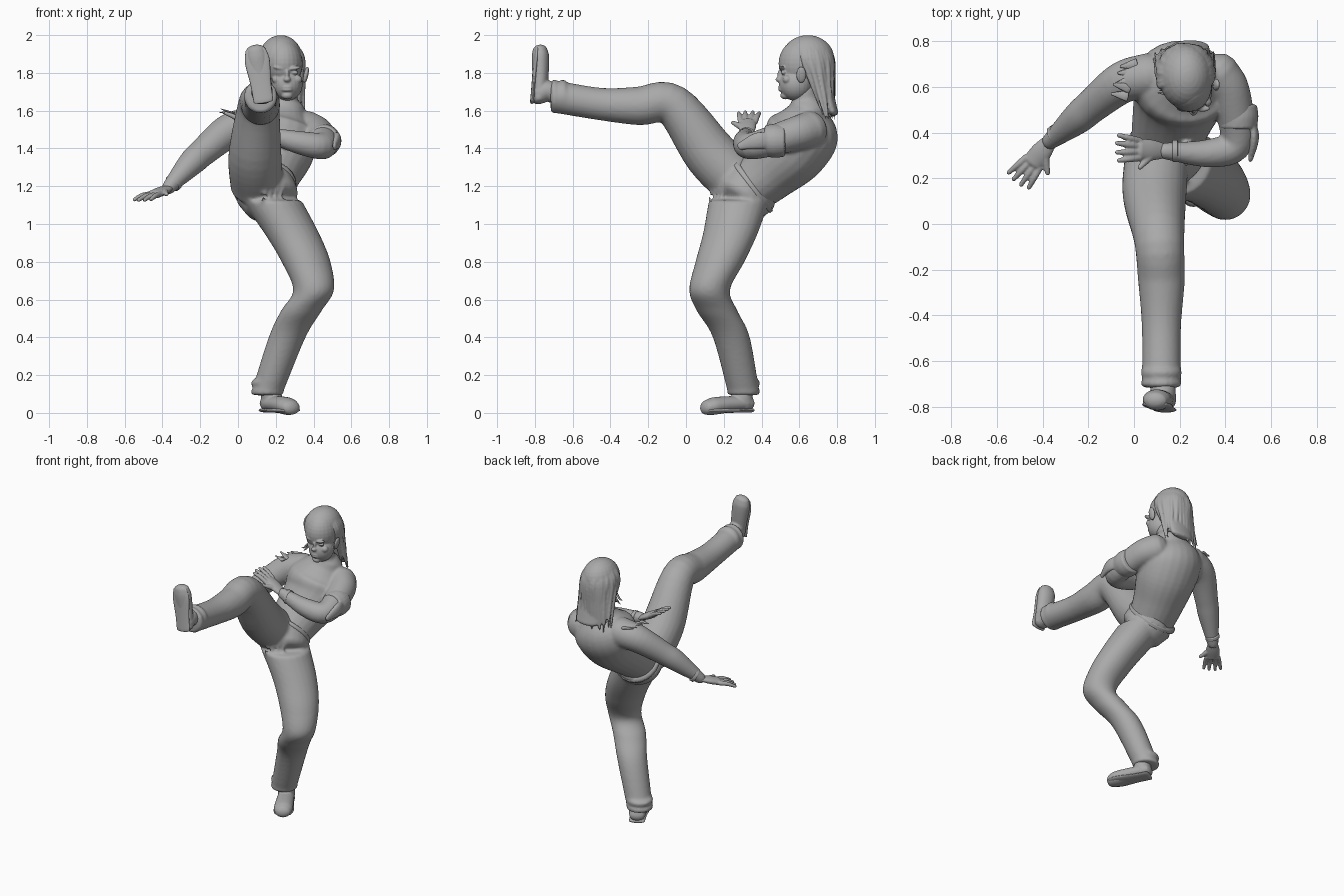
import bpy, bmesh, math, random
from mathutils import Vector, Matrix

if "Cube" in bpy.data.objects:
    bpy.data.objects.remove(bpy.data.objects["Cube"])
random.seed(4)
X, Y, Z = Matrix.Identity(3)
SHADE = (.4, .4, .4, 1)

grey = bpy.data.materials.new("clay_grey")
grey.use_nodes = True
grey.diffuse_color = SHADE
grey.node_tree.nodes["Principled BSDF"].inputs["Base Color"].default_value = SHADE


def V(x, y, z):
    return Vector((x, y, z))


def spline(before, start, end, after, t):
    """Smooth curve value between start and end."""
    slope_in, slope_out = (end - before) / 2, (after - start) / 2
    ease = t * t * (3 - 2 * t)
    return start.lerp(end, ease) + slope_in * t * (1 - t) ** 2 - slope_out * t * t * (1 - t)


def limb(bm, joints, widths, ratio=1, side=X, other=None, sides=24, dome=.8):
    """Loft a closed tube along joints; ratio is the depth relative to the width."""
    rows = [Vector((*joint, width)) for joint, width in zip(joints, widths)]
    rows = [2 * rows[0] - rows[1]] + rows + [2 * rows[-1] - rows[-2]]
    steps = 6
    path = [spline(*rows[i:i + 4], k / steps) for i in range(len(rows) - 3) for k in range(steps)]
    path.append(rows[-2])
    mids = [row.to_3d() for row in path]
    last = len(path) - 1
    rings = []
    for i, row in enumerate(path):
        tangent = (mids[min(i + 1, last)] - mids[max(i - 1, 0)]).normalized()
        v = other or tangent.cross(side).normalized()
        u = side if other else v.cross(tangent)
        rings.append((mids[i], u, v, row.w, tangent))

    def cap(ring, sign):
        mid, u, v, width, tangent = ring
        reach = tangent * sign * width * min(ratio, 1) * dome
        return [(mid + reach * math.sin(a), u, v, width * math.cos(a), tangent) for a in (.5, 1, 1.4)]

    rings = cap(rings[0], -1)[::-1] + rings + cap(rings[-1], 1)
    angles = [math.tau * k / sides for k in range(sides)]
    loops = [[bm.verts.new(mid + u * width * math.cos(a) + v * width * ratio * math.sin(a)) for a in angles]
             for mid, u, v, width, tangent in rings]
    faces = [bm.faces.new(loops[0]), bm.faces.new(loops[-1][::-1])]
    for low, high in zip(loops, loops[1:]):
        for k in range(sides):
            faces.append(bm.faces.new((low[k - 1], high[k - 1], high[k], low[k])))
    bmesh.ops.recalc_face_normals(bm, faces=faces)


def band(bm, centre, direction, width, radius, side=X):
    """Short ring of cloth wrapped around a limb."""
    half = direction.normalized() * width / 2
    limb(bm, [centre - half, centre + half], [radius, radius], side=side, dome=.1)


def ball(bm, centre, radii, turn=0):
    matrix = Matrix.Translation(centre) @ Matrix.Rotation(turn, 4, "Y") @ Matrix.Diagonal((*radii, 1))
    bmesh.ops.create_uvsphere(bm, u_segments=24, v_segments=16, radius=1, matrix=matrix)


def finish(name, bm, voxel=0, smooth=4):
    """Turn the working mesh into an object, blending its pieces if asked."""
    mesh = bpy.data.meshes.new(name)
    bm.to_mesh(mesh)
    bm.free()
    mesh.materials.append(grey)
    mesh.shade_smooth()
    part = bpy.data.objects.new(name, mesh)
    bpy.context.collection.objects.link(part)
    if voxel:
        blend = part.modifiers.new("blend", "REMESH")
        blend.mode, blend.voxel_size, blend.use_smooth_shade = "VOXEL", voxel, True
        soften = part.modifiers.new("soften", "SMOOTH")
        soften.factor, soften.iterations = .5, smooth


# Main joints of the pose
waist, seat = V(.14, .34, 1.19), V(.18, .28, 1.12)
stand_knee, stand_ankle = V(.4, .125, .65), V(.155, .305, .11)
kick_knee, kick_ankle = V(.11, -.07, 1.63), V(.12, -.7, 1.675)
neck, head = V(.24, .65, 1.6), V(.24, .61, 1.85)
right_elbow, right_wrist = V(-.18, .52, 1.385), V(-.37, .36, 1.19)
left_elbow, left_wrist = V(.45, .36, 1.415), V(.13, .32, 1.48)

# Trousers: both legs, seat, cuffs and crotch folds blended together
bm = bmesh.new()
limb(bm, [seat, V(.285, .235, .95), V(.36, .18, .8), stand_knee, V(.335, .165, .54), V(.26, .24, .4), stand_ankle],
     [.16, .145, .13, .108, .108, .098, .084], side=X, other=Y, dome=.1)
limb(bm, [V(.1, .3, 1.2), V(.09, .13, 1.37), kick_knee, V(.12, -.25, 1.625), V(.12, -.45, 1.635), kick_ankle],
     [.14, .14, .11, .102, .086, .085], dome=.1)
limb(bm, [seat, waist], [.15, .165], dome=.3)
for rise in (0, .05):
    band(bm, stand_ankle + Z * rise, Z, .02, .087)
    band(bm, kick_ankle + Y * rise, Y, .02, .089)
for k in range(4):
    fold = seat + V(.03 * k - .05, .02 * k - .16, 0)
    limb(bm, [fold, fold + V(.02, .03, .1), fold + V(0, .1, .2)], [.005, .012, .005])
finish("trousers", bm, .011)

# Belt around the tilted waist
bm = bmesh.new()
band(bm, waist + V(0, .01, .01), V(0, .8, .6), .02, .17)
finish("belt", bm)

# Torso, neck and arms
bm = bmesh.new()
limb(bm, [waist, V(.165, .45, 1.28), V(.2, .565, 1.39), V(.215, .625, 1.5), neck], [.155, .175, .205, .21, .12], .9)
limb(bm, [neck, neck + V(.01, -.03, .1)], [.075, .065])
limb(bm, [V(.07, .65, 1.52), V(-.05, .62, 1.49), right_elbow, V(-.25, .46, 1.32), right_wrist],
     [.1, .092, .076, .069, .036], side=Y)
limb(bm, [V(.36, .66, 1.5), V(.42, .57, 1.475), left_elbow, V(.33, .31, 1.43), left_wrist],
     [.1, .09, .073, .062, .036], side=Z)
finish("upper_body", bm, .01)


# Hands: palm, four fanned fingers and a thumb
def hand(name, wrist, forward, across):
    forward, across = forward.normalized(), across.normalized()
    knuckle = wrist + forward * .12
    bm = bmesh.new()
    limb(bm, [wrist, wrist.lerp(knuckle, .5), knuckle], [.034, .046, .046], .5, across)
    for place in (-1.5, -.5, .5, 1.5):
        root = knuckle - across * place * .025
        length = .12 - .01 * abs(place)
        tip = knuckle + (forward - across * place * .35) * length
        limb(bm, [root, root.lerp(tip, .5) + Z * .006, tip], [.015, .014, .01], side=across, sides=12)
    root = wrist + forward * .04
    tip = wrist + forward * .12 - across * .08
    limb(bm, [root, root.lerp(tip, .5), tip], [.02, .017, .011], side=Z, sides=12)
    finish(name, bm, .005, 3)


hand("right_hand", right_wrist, V(-.6, -.75, -.27), V(-.8, .6, 0))
hand("left_hand", left_wrist, V(-.88, .06, .48), Y)

# Wrist bands
bm = bmesh.new()
band(bm, right_wrist + V(.03, .03, .03), V(1, .8, .8), .02, .047, Y)
band(bm, left_wrist + V(.05, 0, -.015), X, .02, .048, Z)
finish("wrist_bands", bm)

# Torn sleeve with a hanging flap
bm = bmesh.new()
bunch = left_elbow + V(.005, .11, .025)
limb(bm, [bunch + Y * .05, bunch, bunch - Y * .05], [.084, .09, .082], side=Z, dome=.1)
limb(bm, [bunch + X * .05, bunch + V(.07, -.09, 0), bunch + V(.055, -.19, -.03)], [.04, .045, .02], .5, Z)
finish("torn_sleeve", bm, .007)

# Frayed cloth edge on top of the bare shoulder
bm = bmesh.new()
for k in range(5):
    root = V(.01 - .01 * k, .7 - .035 * k, 1.585)
    tip = root + V(-.07, random.uniform(-.02, .02), random.uniform(0, .03))
    limb(bm, [root, tip], [.025, .006], .3, Y, sides=8)
finish("frayed_shoulder", bm)

# Head: skull, jaw and face details
bm = bmesh.new()
face = V(.26, .5, 1.785)
ball(bm, head, (.102, .12, .13))
ball(bm, face + V(0, .08, -.045), (.082, .088, .088))
ball(bm, face - Z * .02, (.02, .026, .016))
ball(bm, face + Z * .005, (.011, .016, .03))
ball(bm, face + V(0, .025, -.105), (.03, .026, .02))
for drop in (.06, .075):
    ball(bm, face + V(0, .004, -drop), (.03, .016, .009))
for mirror in (-1, 1):
    ball(bm, face + V(.04 * mirror, .006, .04), (.034, .015, .01), -.2 * mirror)
    ball(bm, face + V(.04 * mirror, .016, .016), (.02, .014, .009))
    ball(bm, face + V(.05 * mirror, .035, -.02), (.03, .024, .024))
    ball(bm, face + V(.1 * mirror, .11, .005), (.013, .027, .045), .2 * mirror)
finish("head", bm, .005, 3)

# Hair: cap, back sheet and long locks swept behind the ears
bm = bmesh.new()
crown = V(.225, .645, 1.875)
ball(bm, crown, (.115, .14, .125), .12)
limb(bm, [crown + Y * .02, crown + V(.01, .08, -.1), crown + V(.02, .13, -.28)], [.105, .1, .085], .35, X, Y)
locks = 26
for k in range(locks):
    angle = math.radians(215 * k / locks - 10)
    out = V(math.cos(angle) * .11, math.sin(angle) * .125, 0)
    length = random.uniform(.25, .34)
    sweep = V(random.uniform(-.03, .03), .09 - out.y * .6, 0)
    joints = [crown + out * .6 + Z * .09, crown + out * random.uniform(1, 1.06),
              crown + out + sweep / 2 - Z * length / 2, crown + out + sweep - Z * length]
    limb(bm, joints, [.01, .016, .014, .004], sides=8)
finish("hair", bm, .006, 2)

# Loose strands blown beside the cheek
bm = bmesh.new()
for k in range(6):
    root = V(.15, .57 + .025 * k, 1.74)
    tip = root - V(random.uniform(.03, .08), random.uniform(-.02, .06), random.uniform(.01, .06))
    limb(bm, [root, root.lerp(tip, .5) - Z * .012, tip], [.007, .006, .002], side=Y, sides=6)
finish("loose_strands", bm)


# Shoes: upper, ankle and sole placed along a heel to toe line
def shoe(name, heel, toe, up, ankle):
    across = (toe - heel).cross(up).normalized()

    def at(share, height):
        return heel.lerp(toe, share) + up * height

    bm = bmesh.new()
    limb(bm, [at(.14, .05), at(.5, .045), at(.8, .036), at(.92, .03)], [.052, .058, .062, .054], .75, across, up)
    limb(bm, [at(.22, .05), at(.25, .09), ankle], [.056, .055, .055], side=across)
    finish(name + "_shoe", bm, .006, 3)
    bm = bmesh.new()
    limb(bm, [at(share, .014) for share in (.1, .4, .75, .94)], [.052, .055, .066, .054], .24, across, up)
    finish(name + "_sole", bm)


shoe("left", V(.14, .365, 0), V(.29, .09, 0), Z, stand_ankle + Z * .04)
shoe("right", V(.14, -.83, 1.615), V(.09, -.8, 1.94), V(0, .99, .1), kick_ankle + Y * .04)
